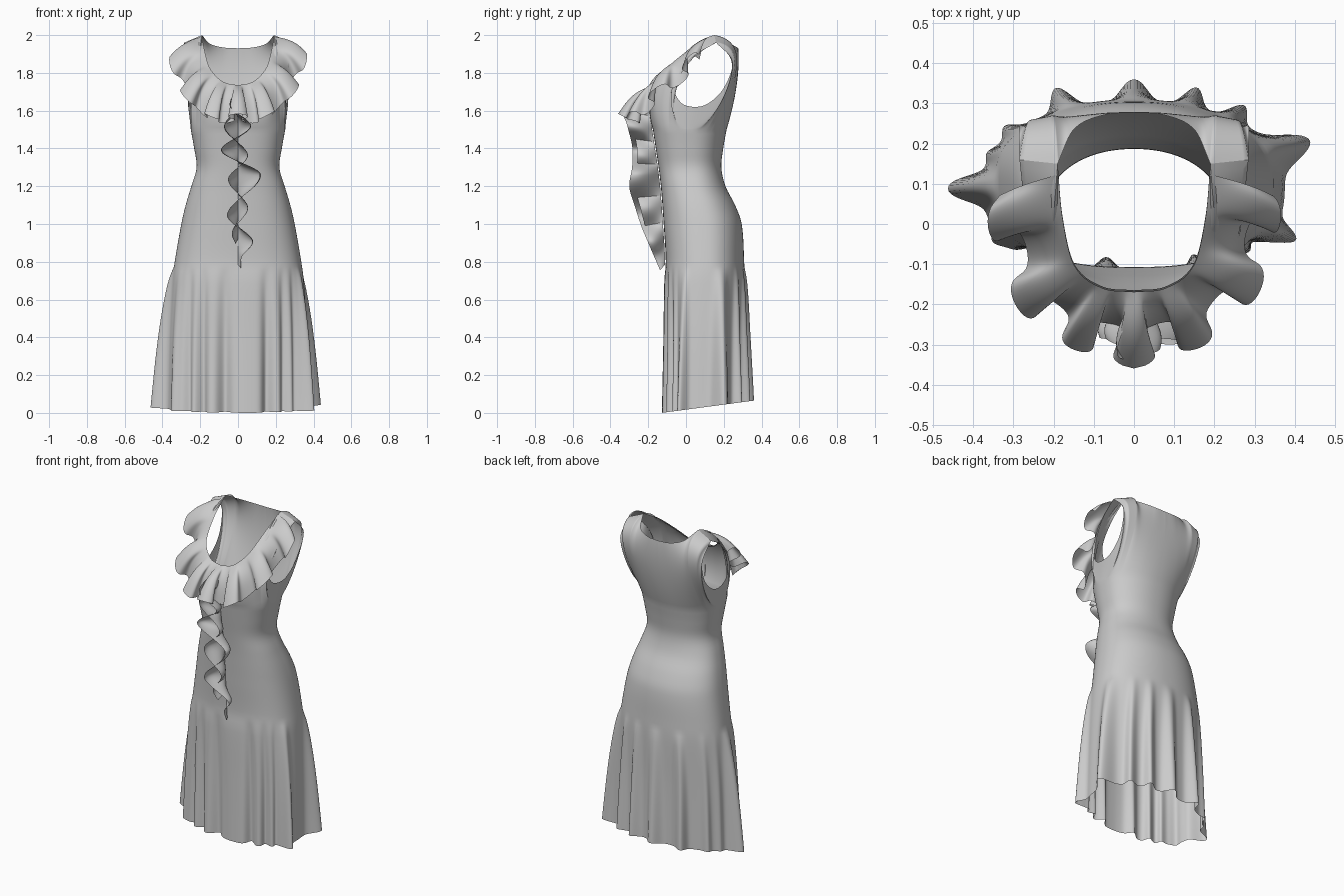
import bpy, math
from mathutils import Vector

if "Cube" in bpy.data.objects:
    bpy.data.objects.remove(bpy.data.objects["Cube"])


def curve(keys, t):
    """Smooth interpolation through keys of the form (t, values...)."""
    t = min(max(t, keys[0][0]), keys[-1][0])
    n = len(keys)
    i = next((k for k in range(n - 1) if t <= keys[k + 1][0] + 1e-9), n - 2)

    def slope(k):
        lo, hi = keys[max(k - 1, 0)], keys[min(k + 1, n - 1)]
        return [(h - l) / (hi[0] - lo[0]) for h, l in zip(hi[1:], lo[1:])]
    d = keys[i + 1][0] - keys[i][0]
    u = (t - keys[i][0]) / d
    h = (2*u**3 - 3*u*u + 1, (u**3 - 2*u*u + u) * d, 3*u*u - 2*u**3, (u**3 - u*u) * d)
    return [h[0]*p + h[1]*m + h[2]*q + h[3]*r for p, m, q, r in
            zip(keys[i][1:], slope(i), keys[i + 1][1:], slope(i + 1))]


def sheet(name, rows, closed=False):
    """Mesh from a grid of points, smooth shaded."""
    n = len(rows[0])
    faces = []
    for r in range(len(rows) - 1):
        for c in range(n if closed else n - 1):
            d = (c + 1) % n
            faces.append((r*n + c, r*n + d, (r + 1)*n + d, (r + 1)*n + c))
    me = bpy.data.meshes.new(name)
    me.from_pydata([tuple(p) for row in rows for p in row], [], faces)
    me.update()
    ob = bpy.data.objects.new(name, me)
    bpy.context.collection.objects.link(ob)
    bpy.ops.object.select_all(action='DESELECT')
    ob.select_set(True)
    bpy.context.view_layer.objects.active = ob
    bpy.ops.object.shade_smooth_by_angle(angle=math.radians(60))
    return ob


# Body profile: height, half width, front y, back y
PROFILE = [(0, .375, -.128, .305), (.4, .365, -.12, .305), (.7, .348, -.115, .31),
           (.8, .335, -.107, .308), (1.0, .30, -.118, .295), (1.1, .277, -.125, .26),
           (1.2, .247, -.133, .209), (1.3, .219, -.145, .187), (1.4, .232, -.16, .197),
           (1.5, .25, -.175, .215)]

# Top edge (x, y, z) and bulge control (y, z), from front centre (0) to back centre (1)
TOP = [(0, 0, -.165, 1.73, -.215, 1.62), (.10, .08, -.155, 1.75, -.21, 1.63),
       (.20, .148, -.10, 1.82, -.20, 1.70), (.28, .178, .02, 1.92, -.165, 1.80),
       (.34, .19, .15, 2.0, -.12, 1.93), (.38, .285, .16, 1.96, -.09, 1.86),
       (.42, .27, .03, 1.88, -.12, 1.72), (.45, .25, -.065, 1.75, -.11, 1.62),
       (.48, .255, -.03, 1.645, -.03, 1.57), (.50, .262, .04, 1.62, .025, 1.56),
       (.53, .265, .12, 1.64, .12, 1.57), (.56, .27, .20, 1.72, .19, 1.60),
       (.60, .285, .245, 1.86, .26, 1.73), (.64, .285, .16, 1.96, .38, 1.93),
       (.68, .19, .15, 2.0, .40, 1.96), (.76, .15, .235, 1.955, .325, 1.83),
       (.86, .08, .27, 1.935, .295, 1.76), (1.0, 0, .277, 1.93, .29, 1.75)]
CORNERS = [0, 4, 5, 13, 14, 17]

# Skirt folds: angle from the front in degrees, height (negative = inward), width
FOLDS = [(180, .055, 5), (160, .05, 4.5), (141, .045, 5), (205, .058, 5), (232, .025, 5),
         (250, .012, 5), (270, .088, 6), (300, .02, 6), (111, .09, 9), (66, .06, 6),
         (353, -.045, 4.5), (20, -.045, 5), (38, -.035, 5), (52, -.02, 4),
         (334, -.04, 5), (318, -.03, 5)]


def top_edge(a):
    for s, e in zip(CORNERS, CORNERS[1:]):
        if a <= TOP[e][0] + 1e-6:
            return curve(TOP[s:e + 1], a)


def ring_point(z, phi):
    w, yf, yb = curve(PROFILE, z)
    yc, hy = (yf + yb) / 2, (yb - yf) / 2
    s, c = math.sin(phi), math.cos(phi)
    e = .85 - .08 * c
    f = lambda v: math.copysign(abs(v) ** e, v)
    x, y = w * f(s), yc - hy * f(c)
    zz = z
    if z < .76:
        d = (.76 - z) / .76
        off = 0
        for deg, amp, wid in FOLDS:
            q = (math.degrees(phi) - deg + 180) % 360 - 180
            off += amp * math.exp(-(q / wid) ** 2)
        off *= d ** .6
        x += off * s
        y -= off * c
        zz += max(0, .065 * (y + .13) / .49) * d
    return Vector((x, y, zz))


# Dress body with gathered skirt, waist, armholes and neckline
N = 400
H = N // 2
rows = []
zs = [.75 * k / 22 for k in range(22)] + [.75 + .75 * k / 32 for k in range(33)]
for z in zs:
    rows.append([ring_point(z, 2 * math.pi * i / N) for i in range(N)])
base = rows[-1]
for k in range(1, 25):
    t = k / 24
    row = []
    for i in range(N):
        a, sgn = (i / H, 1) if i <= H else ((N - i) / H, -1)
        ex, ey, ez, cy, cz = top_edge(a)
        p = base[i]
        c = Vector((p.x + (sgn * ex - p.x) * .45, cy, cz))
        row.append(p * (1 - t)**2 + c * (2*t*(1 - t)) + Vector((sgn * ex, ey, ez)) * t*t)
    rows.append(row)
sheet("dress_body", rows, True)

# Collar ruffle: outer edge from front centre to shoulder
OUTER = [(0, 0, -.315, 1.565), (.25, .12, -.275, 1.55), (.45, .215, -.235, 1.61),
         (.65, .285, -.13, 1.70), (.85, .325, -.01, 1.80), (1, .345, .07, 1.89)]


def collar(t, v):
    s, a = math.copysign(1, t), abs(t)
    ix, iy, iz = top_edge(.33 * a)[:3]
    ox, oy, oz = curve(OUTER, a)
    p = Vector((s * ix, iy - .004, iz + .004)).lerp(Vector((s * ox, oy, oz)), v)
    bulge = .03 * math.sin(math.pi * v)
    return p + Vector((s * .5 * a, -.5 * (1 - a), .8)) * bulge


M, V = 220, 16
rows = []
for j in range(V + 1):
    v = j / V
    row = []
    for i in range(M + 1):
        t = -1 + 2 * i / M
        e = .01
        tan = (collar(min(t + e, 1), v) - collar(max(t - e, -1), v)).normalized()
        wid = (collar(t, min(v + e, 1)) - collar(t, max(v - e, 0))).normalized()
        nor = wid.cross(tan).normalized()
        if nor.z < 0:
            nor = -nor
        ph = 2 * math.pi * 3.3 * t + .35 * math.sin(5 * t + 1) - .3
        p = collar(t, v) + nor * (.048 * v ** 1.2 * math.cos(ph)) \
            + tan * (.024 * v * math.sin(2 * ph))
        row.append(p)
    rows.append(row)
sheet("collar_ruffle", rows)

# Cascading front ruffle: outer edge depth, then sideways swing of each flap
DEPTH = [(.78, -.135), (.9, -.19), (1.0, -.235), (1.1, -.27), (1.2, -.30), (1.3, -.285),
         (1.4, -.285), (1.5, -.31), (1.6, -.33), (1.7, -.19)]
MAIN = [(.78, .015), (.85, .02), (.93, .075), (1.06, -.055), (1.26, .115), (1.38, -.085),
        (1.5, .065), (1.6, -.04), (1.7, 0)]
UNDER = [(.9, 0), (.98, -.03), (1.1, .05), (1.24, -.05), (1.36, .05), (1.5, -.07),
         (1.62, .03), (1.7, 0)]


def cascade(name, swing, z0, z1, reach):
    rows = []
    for k in range(121):
        u = k / 120
        z = z0 + (z1 - z0) * u
        front = (curve(PROFILE, z)[1] if z < 1.5 else -.175 - .12 * min(z - 1.5, .1)) - .004
        out = front + (curve(DEPTH, z)[0] - front) * reach
        x1 = curve(swing, z)[0]
        row = []
        for j in range(15):
            v = j / 14
            x = x1 * math.sin(v * 1.9) / math.sin(1.9)
            row.append(Vector((x, front + (out - front) * v, z - .03 * v * (1 - 2 * u))))
        rows.append(row)
    sheet(name, rows)


cascade("front_ruffle_main", MAIN, .785, 1.68, 1.0)
cascade("front_ruffle_under", UNDER, .92, 1.66, .8)
